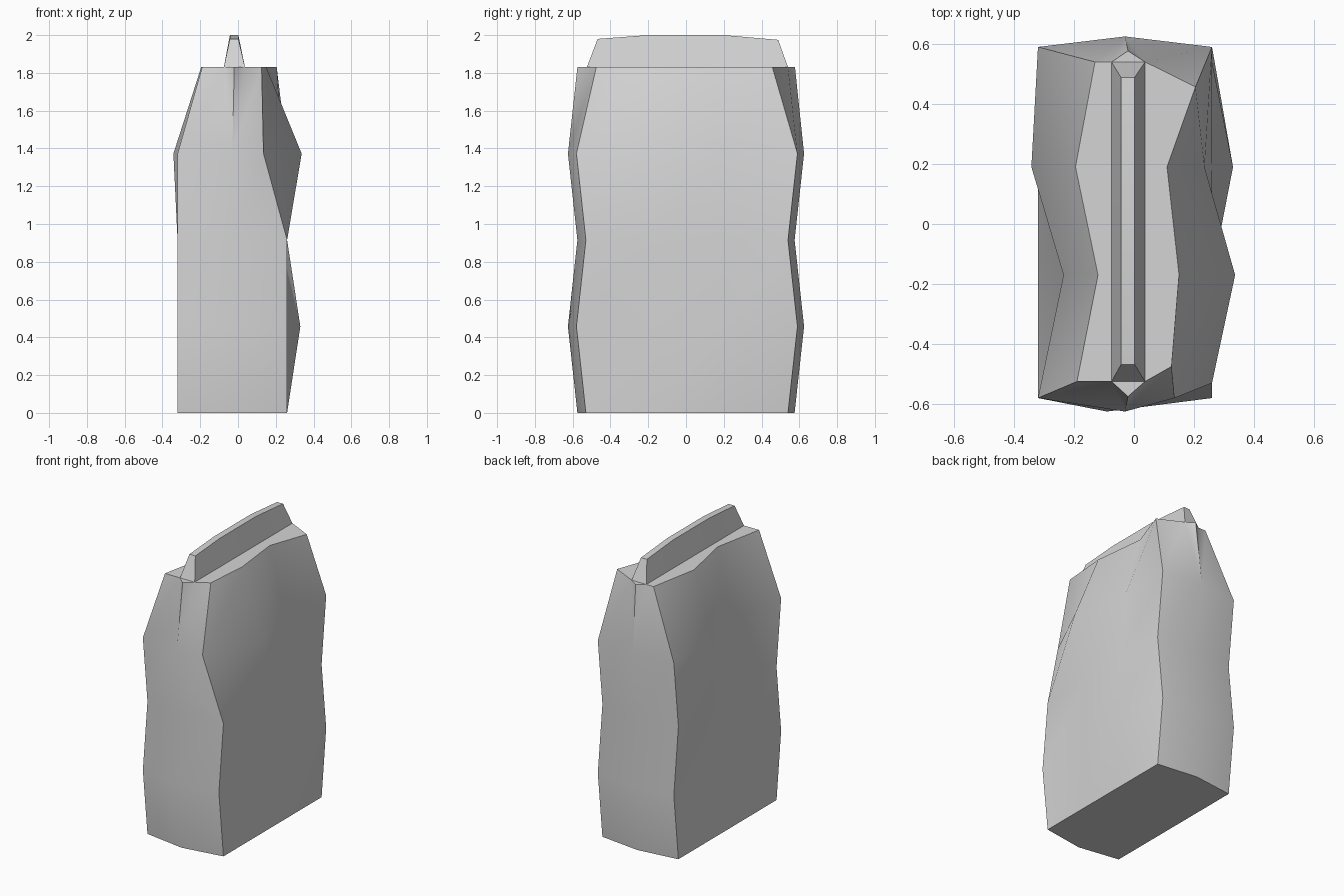
import bpy, bmesh

cube = bpy.data.objects.get("Cube")
if cube:
    bpy.data.objects.remove(cube, do_unlink=True)

stone = bpy.data.materials.new("stone grey")
stone.use_nodes = True
colour = (0.66, 0.66, 0.66, 1)
stone.diffuse_color = colour
stone.node_tree.nodes["Principled BSDF"].inputs["Base Color"].default_value = colour


def loft(name, rings, angle):
    """Skin a stack of equal rings, cap both ends and shade by angle."""
    bm = bmesh.new()
    loops = [[bm.verts.new(p) for p in ring] for ring in rings]
    for low, high in zip(loops, loops[1:]):
        for i in range(len(low)):
            j = (i + 1) % len(low)
            bm.faces.new((low[i], low[j], high[j], high[i]))
    bm.faces.new(list(reversed(loops[0])))
    bm.faces.new(loops[-1])
    bmesh.ops.remove_doubles(bm, verts=bm.verts, dist=0.001)
    bmesh.ops.recalc_face_normals(bm, faces=bm.faces)
    mesh = bpy.data.meshes.new(name)
    bm.to_mesh(mesh)
    bm.free()
    mesh.materials.append(stone)
    obj = bpy.data.objects.new(name, mesh)
    bpy.context.collection.objects.link(obj)
    bpy.ops.object.select_all(action="DESELECT")
    bpy.context.view_layer.objects.active = obj
    obj.select_set(True)
    bpy.ops.object.shade_smooth_by_angle(angle=angle)
    return obj


# Block: a regular outline whose ends swell on alternate levels
left, right, step = -0.32, 0.26, 0.4575
columns = {
    "front_low": (left, -0.53), "front_mid": (-0.03, -0.575),
    "front_high": (right, -0.53), "high_front": (right, -0.17),
    "high_back": (right, 0.19), "back_high": (right, 0.54),
    "back_mid": (-0.03, 0.575), "back_low": (left, 0.54),
    "low_back": (left, 0.19), "low_front": (left, -0.17),
}
# Chipped and bulging points, as x by level and column
chips = {
    (1, "high_back"): 0.33, (1, "low_back"): -0.25, (1, "front_mid"): -0.09,
    (2, "low_front"): -0.22,
    (3, "front_high"): 0.135, (3, "high_front"): 0.337,
    (3, "high_back"): 0.235, (3, "low_back"): -0.342,
    (3, "low_front"): -0.235,
}
rings = []
for level in range(4):
    swell = 0.05 if level % 2 else 0
    ring = []
    for key, (x, y) in columns.items():
        if key.startswith(("front", "back")):
            y += swell if y > 0 else -swell
        point = (chips.get((level, key), x), y, level * step)
        # The middle column fans out to three points on the top rim
        ring += [point] * (3 if key.endswith("mid") else 1)
    rings.append(ring)

# Narrow uneven top outline, pinched in beside each end of the ridge
ridge_low, ridge_high, ridge_front, ridge_back = -0.075, 0.037, -0.525, 0.54
top = [(-0.19, -0.525),
       (ridge_low, ridge_front), (-0.02, -0.575), (ridge_high, ridge_front),
       (0.125, -0.475), (0.15, -0.17), (0.11, 0.19), (0.205, 0.457),
       (ridge_high, ridge_back), (-0.02, 0.577), (ridge_low, ridge_back),
       (-0.13, 0.54), (-0.195, 0.19), (-0.12, -0.17)]
top_z = 4 * step
rings.append([(x, y, top_z) for x, y in top])
loft("stone_block", rings, 0.7)

# Ridge: tapered bar along the top with slightly dropped ends
stations = [(ridge_front, -0.468, 1.98), (-0.2, -0.2, 2.0),
            (0.2, 0.2, 2.0), (ridge_back, 0.488, 1.975)]
bar = [[(ridge_low, base, top_z), (ridge_high, base, top_z),
        (0.002, crest, z), (-0.043, crest, z)]
       for base, crest, z in stations]
loft("top_ridge", bar, 0.5)
